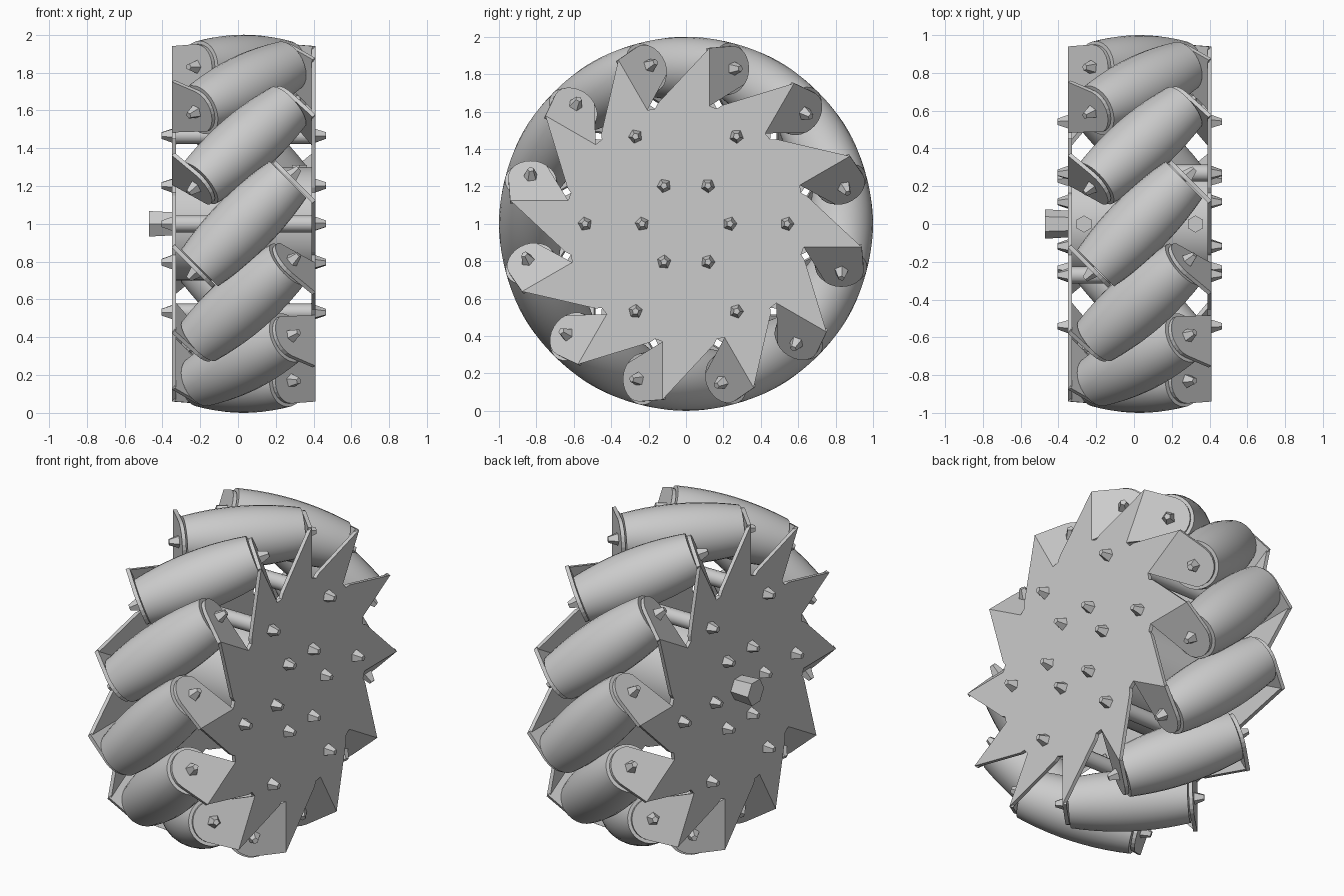
import bpy, bmesh
from math import pi, sqrt, cos, sin
from mathutils import Matrix, Vector

if "Cube" in bpy.data.objects:
    bpy.data.objects.remove(bpy.data.objects["Cube"])

COUNT = 12          # rollers round the wheel
AXIS_R = 0.83       # distance of roller axes from the wheel centre
HALF = 0.38         # half width over the side plates
SHEET = 0.022       # sheet metal thickness
FOLD = 0.125        # sideways offset of each tab's fold line
TAB_D = (HALF + FOLD) / sqrt(2)
CENTRE = Matrix.Translation((0.03, 0, 1))
X_UP = Matrix.Rotation(pi / 2, 4, 'Y')      # turns local z to +x

grey = bpy.data.materials.new("grey_metal")
grey.use_nodes = True
grey.diffuse_color = (0.6, 0.6, 0.6, 1)
grey.node_tree.nodes["Principled BSDF"].inputs["Base Color"].default_value = (0.6, 0.6, 0.6, 1)


def finish(name, bm, matrix, smooth=False):
    bmesh.ops.recalc_face_normals(bm, faces=bm.faces)
    mesh = bpy.data.meshes.new(name)
    bm.to_mesh(mesh)
    bm.free()
    mesh.materials.append(grey)
    ob = bpy.data.objects.new(name, mesh)
    bpy.context.collection.objects.link(ob)
    ob.matrix_world = matrix
    if smooth:
        bpy.ops.object.select_all(action='DESELECT')
        ob.select_set(True)
        bpy.context.view_layer.objects.active = ob
        bpy.ops.object.shade_smooth_by_angle(angle=0.6)
    return ob


def sheet(name, outline, matrix):
    """Flat sheet: outline in local yz, outer face at x = 0."""
    bm = bmesh.new()
    face = bm.faces.new([bm.verts.new((0, y, z)) for y, z in outline])
    out = bmesh.ops.extrude_face_region(bm, geom=[face])["geom"]
    for v in out:
        if isinstance(v, bmesh.types.BMVert):
            v.co.x -= SHEET
    return finish(name, bm, matrix)


def cone(name, sides, r1, r2, depth, matrix, smooth=False):
    """Cone or cylinder along local x, standing on x = 0."""
    bm = bmesh.new()
    bmesh.ops.create_cone(bm, cap_ends=True, segments=sides, radius1=r1, radius2=r2,
                          depth=depth, matrix=X_UP @ Matrix.Translation((0, 0, depth / 2)))
    return finish(name, bm, matrix, smooth)


def bolt(name, matrix, turn):
    cone(name, 5, 0.038, 0.018, 0.055, matrix @ Matrix.Rotation(turn, 4, 'X'))


# Barrel roller, its profile following the wheel's round outline
def roller(matrix):
    bm = bmesh.new()
    stations = [-0.33 + 0.66 * i / 10 for i in range(11)]
    profile = [(s, 1 - sqrt(AXIS_R ** 2 + s * s / 2)) for s in stations]
    profile = [(stations[0], 0)] + profile + [(stations[-1], 0)]
    verts = [bm.verts.new((s, 0, r)) for s, r in profile]
    edges = [bm.edges.new(pair) for pair in zip(verts, verts[1:])]
    bmesh.ops.spin(bm, geom=verts + edges, cent=(0, 0, 0), axis=(1, 0, 0),
                   angle=2 * pi, steps=28)
    bmesh.ops.remove_doubles(bm, verts=bm.verts, dist=0.0005)
    finish("roller", bm, matrix, True)


# Outline of the star plate: one slanted spike and a notch for each roller
star = []
for k in range(COUNT):
    turn = Matrix.Rotation(-2 * pi * k / COUNT, 3, 'X')
    for t, r in ((-0.15, 0.645), (FOLD, 0.94), (FOLD, 0.63), (0.165, 0.615)):
        p = turn @ Vector((0, t, r))
        star.append((p.y, p.z))

# Outline of the folded tab, rounded around the roller axle
reach = sqrt(2) * (TAB_D / sqrt(2) - FOLD)
tab = [(-reach, 0.63), (-reach, 0.94)]
for i in range(10):
    a = pi * 0.5 - i * pi * 0.75 / 9
    tab.append((0.12 * cos(a), AXIS_R + 0.12 * sin(a)))

for k in range(COUNT):
    place = CENTRE @ Matrix.Rotation(-2 * pi * k / COUNT, 4, 'X')
    slant = Matrix.Rotation(pi / 4, 4, 'Z')
    roller(place @ Matrix.Translation((0, 0, AXIS_R)) @ slant)
    for side in (0, 1):
        at = place @ Matrix.Rotation(pi * side, 4, 'Z') @ slant @ Matrix.Translation((TAB_D, 0, 0))
        sheet("roller_tab", tab, at)
        bolt("tab_bolt", at @ Matrix.Translation((0, 0, AXIS_R)), k)

# Side plates with two rings of bolts
for side in (0, 1):
    at = CENTRE @ Matrix.Rotation(pi * side, 4, 'Z') @ Matrix.Translation((HALF, 0, 0))
    sheet("side_plate", star, at)
    for ring, radius in (("outer", 0.54), ("inner", 0.235)):
        for k in range(6):
            a = k * pi / 3
            bolt(ring + "_bolt", at @ Matrix.Translation((0, radius * cos(a), radius * sin(a))), k)

# Hub drum, spacer rods and drive shaft
span = 2 * HALF - SHEET
base = CENTRE @ Matrix.Translation((-span / 2, 0, 0))
cone("hub_drum", 40, 0.3, 0.3, span, base, True)
for k in range(6):
    a = k * pi / 3
    cone("spacer_rod", 12, 0.045, 0.045, span,
         base @ Matrix.Translation((0, 0.54 * cos(a), 0.54 * sin(a))), True)
cone("drive_shaft", 6, 0.078, 0.07, 0.13, CENTRE @ Matrix.Translation((-0.5, 0, 0)))

# Set screws on top of the hub
for x in (-0.295, 0.295):
    cone("set_screw", 6, 0.045, 0.045, 0.03,
         CENTRE @ Matrix.Translation((x, 0, 0.28)) @ Matrix.Rotation(-pi / 2, 4, 'Y'))
